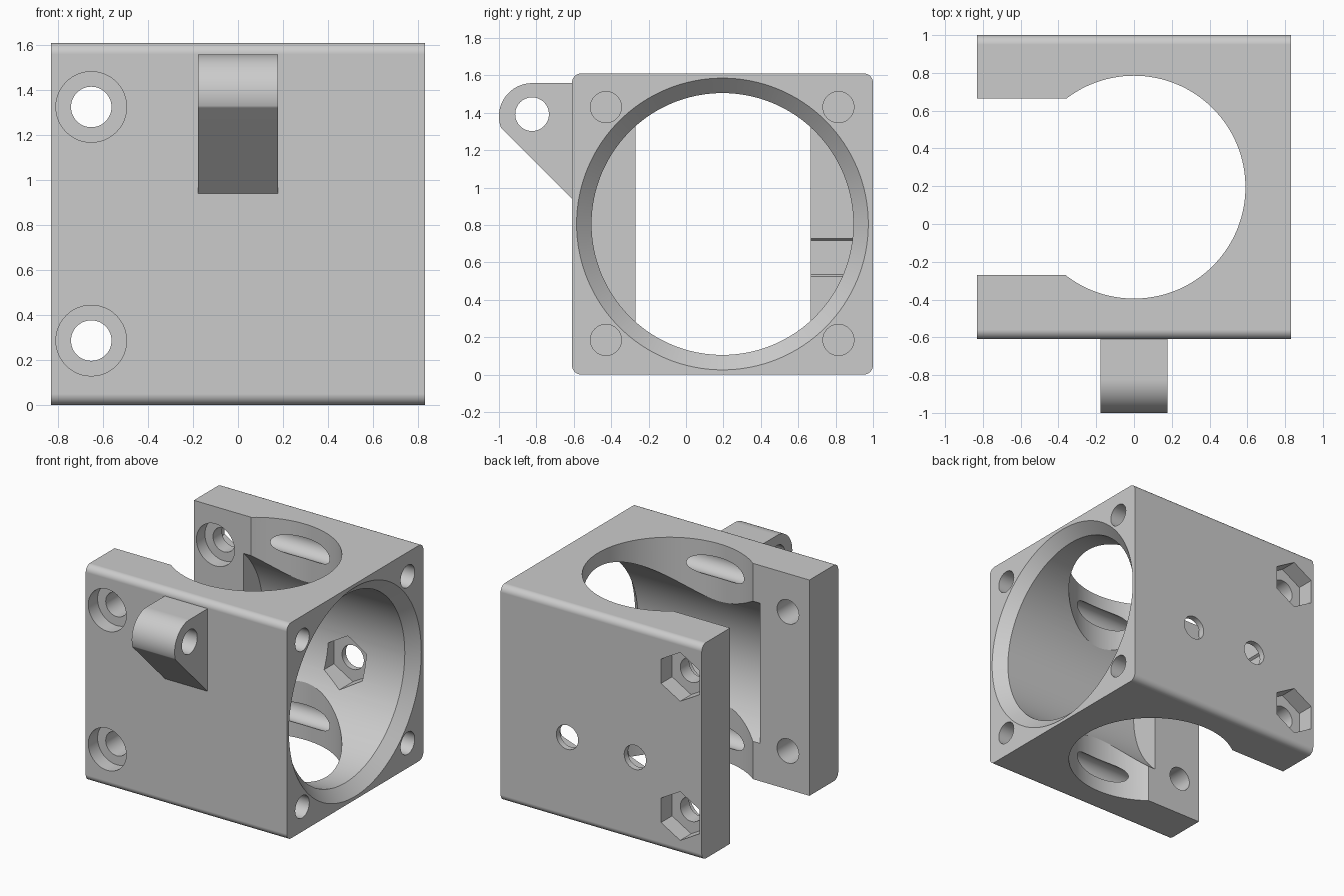
import bpy, bmesh
from math import cos, sin, radians

cube = bpy.data.objects.get("Cube")
if cube:
    bpy.data.objects.remove(cube, do_unlink=True)

grey = bpy.data.materials.new("light_grey_plastic")
grey.use_nodes = True
colour = (0.6, 0.6, 0.6, 1)
grey.diffuse_color = colour
grey.node_tree.nodes["Principled BSDF"].inputs["Base Color"].default_value = colour


def arc(a, b, r, start, end, steps):
    """Points along an arc in a 2D profile plane, angles in degrees."""
    angles = [radians(start + (end - start) * i / steps) for i in range(steps + 1)]
    return [(a + r * cos(t), b + r * sin(t)) for t in angles]


def circle(a, b, r, sides=48):
    return arc(a, b, r, 90, 450, sides)[:-1]


def loft(name, axis, sections):
    """Closed solid through (position, profile) sections along an axis."""
    place = {"x": lambda a, b, t: (t, a, b),
             "y": lambda a, b, t: (a, t, b),
             "z": lambda a, b, t: (a, b, t)}[axis]
    bm = bmesh.new()
    rings = [[bm.verts.new(place(a, b, t)) for a, b in profile]
             for t, profile in sections]
    bm.faces.new(rings[0])
    bm.faces.new(rings[-1])
    for near, far in zip(rings, rings[1:]):
        for i in range(len(near)):
            bm.faces.new((near[i - 1], near[i], far[i], far[i - 1]))
    bmesh.ops.recalc_face_normals(bm, faces=bm.faces)
    mesh = bpy.data.meshes.new(name)
    bm.to_mesh(mesh)
    bm.free()
    mesh.materials.append(grey)
    obj = bpy.data.objects.new(name, mesh)
    bpy.context.scene.collection.objects.link(obj)
    return obj


def prism(name, axis, low, high, profile):
    return loft(name, axis, [(low, profile), (high, profile)])


def carve(obj, cutters):
    """Subtract all cutters in one cut, then shade smooth with crisp edges."""
    group = bpy.data.collections.new("cutters")
    bpy.context.scene.collection.children.link(group)
    for cutter in cutters:
        cutter.hide_render = True
        group.objects.link(cutter)
    mod = obj.modifiers.new("cut", "BOOLEAN")
    mod.operation, mod.solver = "DIFFERENCE", "EXACT"
    mod.operand_type, mod.collection = "COLLECTION", group
    graph = bpy.context.evaluated_depsgraph_get()
    graph.update()
    mesh = bpy.data.meshes.new_from_object(obj.evaluated_get(graph))
    obj.modifiers.clear()
    obj.data = mesh
    for cutter in cutters:
        bpy.data.objects.remove(cutter, do_unlink=True)
    bpy.data.collections.remove(group)
    mesh.materials.clear()
    mesh.materials.append(grey)
    mesh.shade_smooth()
    mesh.set_sharp_from_angle(angle=radians(30))
    weighted = obj.modifiers.new("flat_faces", "WEIGHTED_NORMAL")
    weighted.keep_sharp = True


# Block with four rounded long edges
MID_Y, MID_Z, HALF, ROUND = 0.195, 0.805, 0.805, 0.05
END = 0.83
inner = HALF - ROUND
outline = []
for sy, sz, start in ((1, 1, 0), (-1, 1, 90), (-1, -1, 180), (1, -1, 270)):
    outline += arc(MID_Y + sy * inner, MID_Z + sz * inner, ROUND, start, start + 90, 8)
block = prism("clamp_block", "x", -END, END, outline)

# Main bore with chamfered mouth, vertical bore, open slot
bore = circle(MID_Y, MID_Z, 0.70, 128)
mouth = circle(MID_Y, MID_Z, 0.82, 128)
slot = [(-1, -0.27), (-0.2, -0.27), (-0.2, 0.665), (-1, 0.665)]
cutters = [
    loft("bore", "x", [(-0.42, bore), (END - 0.08, bore), (END + 0.04, mouth)]),
    prism("cross_bore", "z", -0.1, 1.7, circle(0, MID_Y, 0.59, 128)),
    prism("slot", "z", -0.2, 1.8, slot),
]

# Blind screw holes in the corners of the right-hand end
for y in (-0.428, 0.815):
    for z in (0.185, 1.43):
        cutters.append(prism("screw_hole", "x", -0.45, 1, circle(y, z, 0.083)))

# Clamp bolts: through hole, head recesses and hexagonal nut pocket
HOLE, HEAD, NUT = 0.09, 0.157, 0.182
for z in (0.287, 1.325):
    x = -0.652
    cutters += [
        prism("bolt_hole", "y", -0.8, 1.2, circle(x, z, HOLE)),
        prism("head_recess", "y", -0.85, -0.5, circle(x, z, HEAD)),
        prism("inner_recess", "y", 0.5, 0.765, circle(x, z, HEAD)),
        prism("nut_pocket", "y", 0.87, 1.25, circle(x, z, NUT, 6)),
    ]

# Mounting holes in the back wall with nut pockets opening into the bore
for x in (-0.28, 0.28):
    cutters += [
        prism("mount_hole", "y", 0.4, 1.2, circle(x, 0.625, HOLE)),
        prism("mount_nut", "y", 0.45, 0.955, circle(x, 0.625, NUT, 6)),
    ]
carve(block, cutters)

# Front lug: rounded nose, sloped underside, cross hole
nose_y, nose_z = -0.823, 1.381
lug_outline = [(-0.6, nose_z + 0.177)] + arc(nose_y, nose_z, 0.177, 90, 200, 32)
lug_outline += [(-0.605, 0.936), (-0.6, 0.936)]
lug = prism("front_lug", "x", -0.177, 0.177, lug_outline)
carve(lug, [prism("lug_hole", "x", -0.4, 0.4, circle(nose_y, 1.392, HOLE))])
